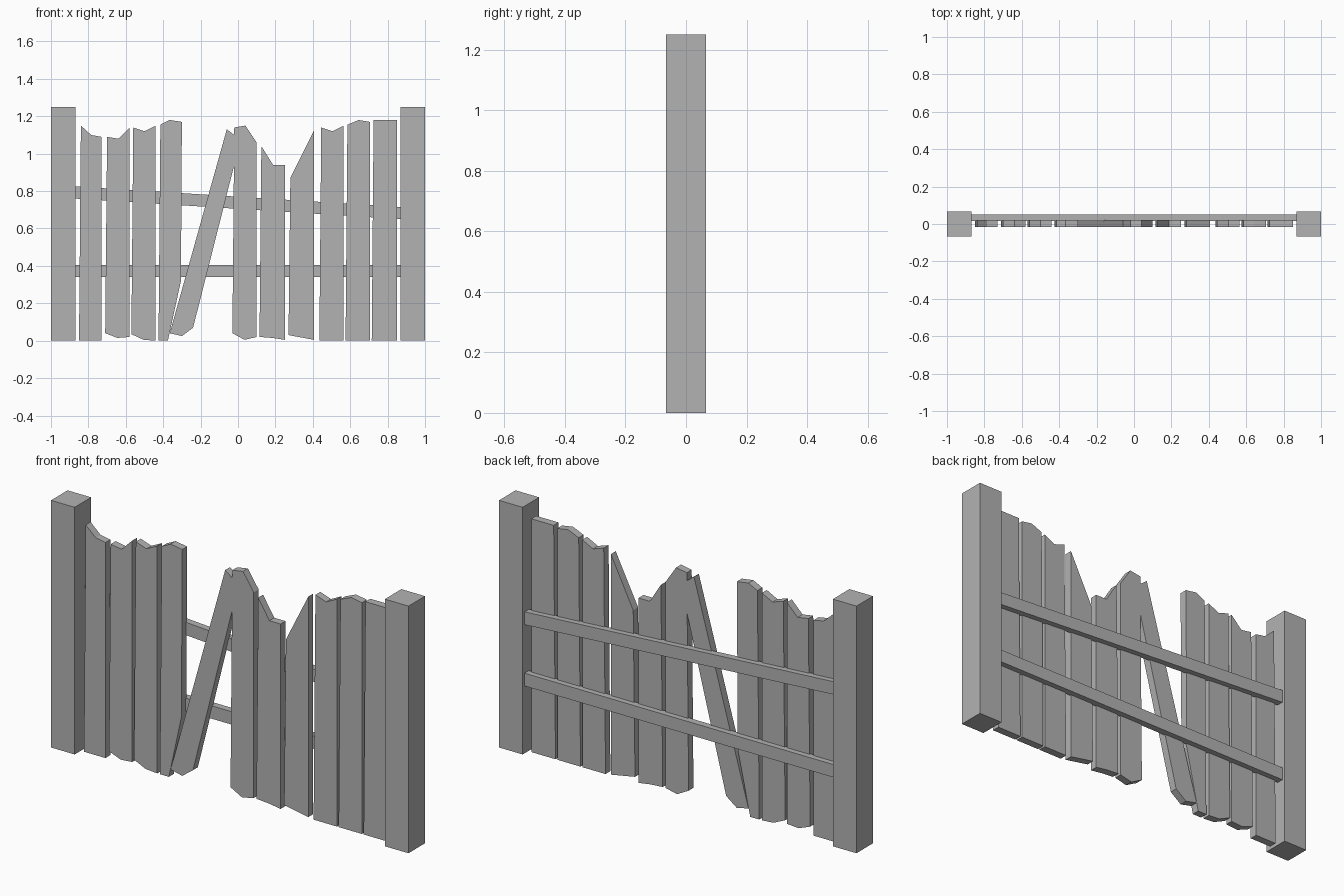
import bpy
import bmesh

default_cube = bpy.data.objects.get("Cube")
if default_cube:
    bpy.data.objects.remove(default_cube, do_unlink=True)

# Single weathered grey
grey = bpy.data.materials.new("weathered_grey")
grey.use_nodes = True
colour = (0.45, 0.45, 0.45, 1)
grey.diffuse_color = colour
grey.node_tree.nodes["Principled BSDF"].inputs["Base Color"].default_value = colour


def extrude_outline(name, outline, front, back):
    """Extrude an x-z outline along y into a flat-faced solid."""
    bm = bmesh.new()
    face = bm.faces.new([bm.verts.new((x, front, z)) for x, z in outline])
    result = bmesh.ops.extrude_face_region(bm, geom=[face])
    moved = [item for item in result["geom"] if isinstance(item, bmesh.types.BMVert)]
    bmesh.ops.translate(bm, verts=moved, vec=(0, back - front, 0))
    bmesh.ops.recalc_face_normals(bm, faces=bm.faces)
    mesh = bpy.data.meshes.new(name)
    bm.to_mesh(mesh)
    bm.free()
    mesh.materials.append(grey)
    obj = bpy.data.objects.new(name, mesh)
    bpy.context.collection.objects.link(obj)
    return obj


def spread(left, right, heights):
    """Place heights at equal steps between the two edges."""
    step = (right - left) / (len(heights) - 1)
    return [(left + i * step, z) for i, z in enumerate(heights)]


def add_plank(name, outline):
    return extrude_outline(name, outline, front=-0.017, back=0.022)


# Square end posts
half_post = 0.066
for side, sign in (("left", 1), ("right", -1)):
    inner, outer = sign * 0.868, sign
    extrude_outline(side + "_post",
                    [(inner, 0), (outer, 0), (outer, 1.25), (inner, 1.25)],
                    -half_post, half_post)

# Back rails: the lower is level, the upper sags towards one side
rail_height = 0.065
for name, start, end in (("lower_rail", 0.34, 0.34), ("upper_rail", 0.76, 0.65)):
    extrude_outline(name,
                    [(-0.87, start), (0.87, end),
                     (0.87, end + rail_height), (-0.87, start + rail_height)],
                    0.015, 0.05)

# Upright planks: edges, then ragged top heights and worn bottom heights
flare = 0.01
planks = [
    (-0.84, -0.73, (1.15, 1.10, 1.09), (0, 0)),
    (-0.70, -0.58, (1.09, 1.08, 1.14), (0.04, 0.015, 0.02)),
    (-0.56, -0.44, (1.14, 1.12, 1.15), (0.035, 0.005, 0)),
    (-0.02, 0.10, (1.14, 1.15, 1.06), (0.04, 0.005, 0.02)),
    (0.125, 0.25, (1.04, 0.94, 0.94), (0.02, 0.015, 0.005)),
    (0.28, 0.405, (0.87, 1.12), (0.03, 0.005)),
    (0.445, 0.565, (1.14, 1.12, 1.15), (0, 0)),
    (0.585, 0.705, (1.155, 1.18, 1.17), (0, 0)),
    (0.725, 0.85, (1.18, 1.18), (0, 0)),
]
for number, (left, right, tops, bottoms) in enumerate(planks, start=1):
    lower_edge = spread(left - flare, right, bottoms)
    upper_edge = spread(left, right, tops)
    add_plank(f"upright_plank_{number}", lower_edge + upper_edge[::-1])

# Plank with its lower corner split away
add_plank("split_plank", [(-0.425, 0), (-0.375, 0), (-0.305, 0.32),
                          (-0.30, 1.17), (-0.365, 1.18), (-0.415, 1.155)])

# Loose plank leaning across the gap
add_plank("leaning_plank", [(-0.365, 0.04), (-0.30, 0.025), (-0.24, 0.07),
                            (-0.02, 0.94), (-0.02, 1.10), (-0.06, 1.13)])
